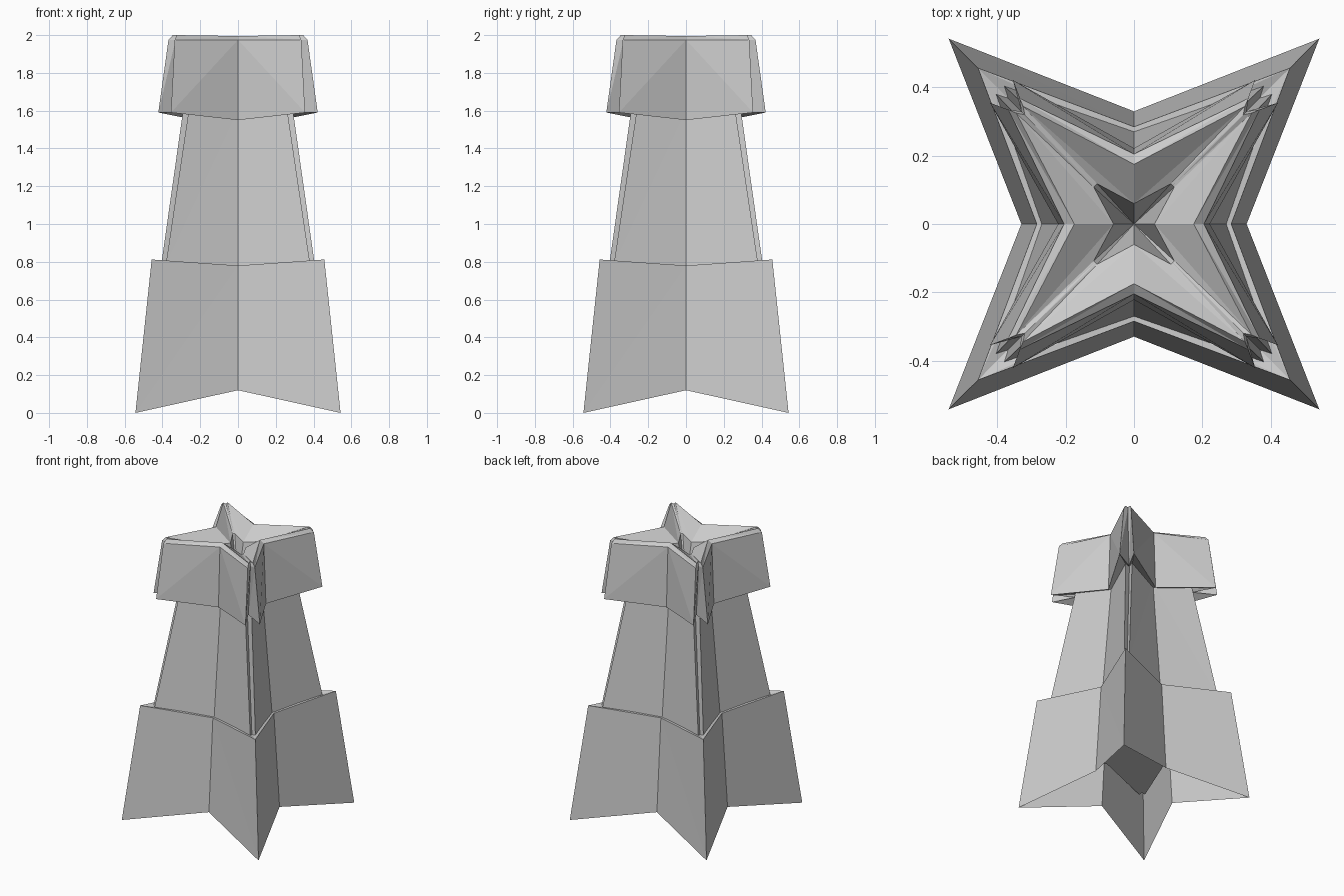
import bpy, bmesh

if "Cube" in bpy.data.objects:
    bpy.data.objects.remove(bpy.data.objects["Cube"])


def star_ring(bm, valley, zv, corner, zc):
    """Four-armed ring: a valley point plus the corner points of one arm, turned four times."""
    pts = [(0.0, -valley, zv)] + [(x, -y, zc) for x, y in corner]
    ring = []
    for _ in range(4):
        ring += [bm.verts.new(p) for p in pts]
        pts = [(-y, x, z) for x, y, z in pts]
    return ring


def bridge(bm, low, up, step):
    """Faceted wall between two rings, creased from upper valley to lower tip."""
    n = len(low)
    for i in range(n):
        j = (i + 1) % n
        if i % step == 0:
            tris = ((low[i], low[j], up[i]), (low[j], up[j], up[i]))
        else:
            tris = ((low[i], low[j], up[j]), (low[i], up[j], up[i]))
        for t in tris:
            bm.faces.new(t)


def fan(bm, ring, z):
    c = bm.verts.new((0, 0, z))
    n = len(ring)
    for i in range(n):
        bm.faces.new((ring[i], ring[(i + 1) % n], c))


def build(name, rings, bottom=None, top=None):
    bm = bmesh.new()
    step = 1 + len(rings[0][2])
    loops = [star_ring(bm, *r) for r in rings]
    for a, b in zip(loops, loops[1:]):
        bridge(bm, a, b, step)
    if bottom is not None:
        fan(bm, loops[0], bottom)
    if top is not None:
        fan(bm, loops[-1], top)
    bmesh.ops.recalc_face_normals(bm, faces=bm.faces[:])
    me = bpy.data.meshes.new(name)
    bm.to_mesh(me)
    bm.free()
    ob = bpy.data.objects.new(name, me)
    bpy.context.collection.objects.link(ob)
    return ob


def tip(t):
    return [(t, t)]


def notched(a, b, m):
    return [(a, b), (m, m), (b, a)]


# flared base skirt, open underneath, with raised valleys and a narrow ledge
build("base", [
    (0.33, 0.12, tip(0.543), 0.0),
    (0.285, 0.78, tip(0.457), 0.812),
    (0.25, 0.78, tip(0.37), 0.79),
])

# tapering shaft with slotted arms, reaching down inside the base
build("shaft", [
    (0.28, 0.42, notched(0.43, 0.455, 0.42), 0.42),
    (0.272, 0.76, notched(0.383, 0.407, 0.37), 0.78),
    (0.195, 1.60, notched(0.258, 0.288, 0.245), 1.62),
], bottom=0.42)

# overhanging head: underside, notched flaps, bevelled rim, shallow bowl and deep pit
build("head", [
    (0.19, 1.56, notched(0.25, 0.28, 0.24), 1.61),
    (0.222, 1.55, notched(0.355, 0.422, 0.275), 1.59),
    (0.205, 1.975, notched(0.335, 0.368, 0.33), 1.975),
    (0.175, 1.995, notched(0.325, 0.345, 0.32), 2.0),
    (0.06, 1.91, notched(0.108, 0.118, 0.113), 1.92),
], top=1.62)
